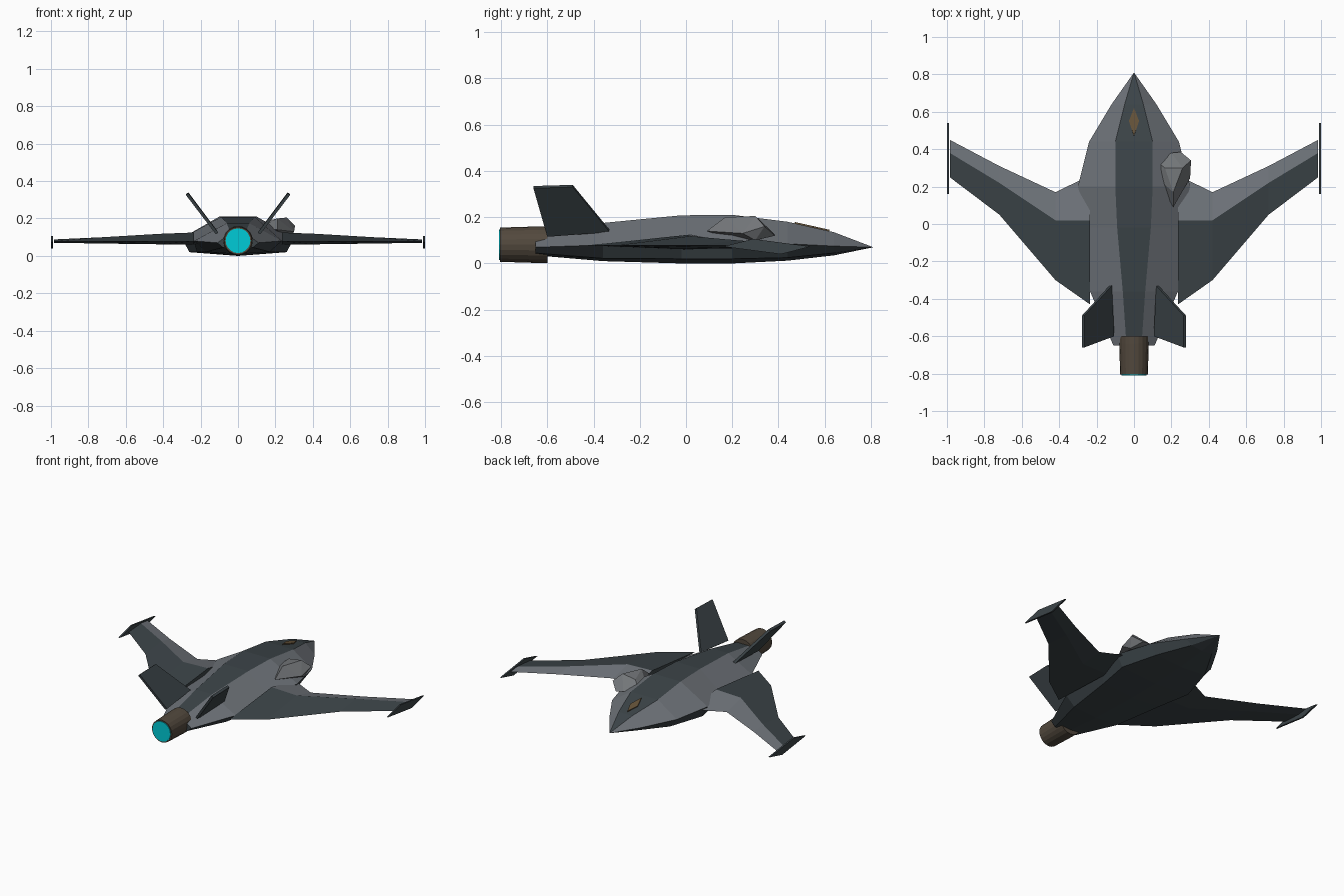
import bpy, bmesh, math
from mathutils import Vector, Matrix

if "Cube" in bpy.data.objects:
    bpy.data.objects.remove(bpy.data.objects["Cube"], do_unlink=True)


def material(name, rgb):
    m = bpy.data.materials.new(name)
    m.use_nodes = True
    m.diffuse_color = (*rgb, 1)
    m.node_tree.nodes["Principled BSDF"].inputs["Base Color"].default_value = (*rgb, 1)
    return m


LIGHT = material("light grey hull", (0.155, 0.17, 0.19))
DARK = material("dark slate panel", (0.045, 0.058, 0.065))
CANOPY = material("grey canopy", (0.17, 0.18, 0.19))
BROWN = material("brown metal", (0.085, 0.066, 0.047))
AMBER = material("amber glass", (0.13, 0.085, 0.04))
CYAN = material("cyan glow", (0.0, 0.6, 0.68))


def finish(bm, name, *mats):
    bmesh.ops.remove_doubles(bm, verts=bm.verts, dist=0.0005)
    bmesh.ops.recalc_face_normals(bm, faces=bm.faces)
    me = bpy.data.meshes.new(name)
    bm.to_mesh(me)
    bm.free()
    for m in mats:
        me.materials.append(m)
    ob = bpy.data.objects.new(name, me)
    bpy.context.collection.objects.link(ob)
    return ob


def loft(name, rings, light_sides, *mats):
    """Skin equal rings; the sides listed in light_sides use the second material."""
    bm = bmesh.new()
    rows = [[bm.verts.new(p) for p in ring] for ring in rings]
    n = len(rows[0])
    for a, b in zip(rows, rows[1:]):
        for i in range(n):
            j = (i + 1) % n
            f = bm.faces.new((a[i], a[j], b[j], b[i]))
            f.material_index = int(i in light_sides)
    bm.faces.new(rows[0])
    bm.faces.new(rows[-1])
    return finish(bm, name, *mats)


def plate(name, points, thickness, mat):
    """Flat outline thickened evenly about its own plane."""
    pts = [Vector(p) for p in points]
    half = (pts[1] - pts[0]).cross(pts[2] - pts[0]).normalized() * thickness / 2
    return loft(name, [[p - half for p in pts], [p + half for p in pts]], (), mat)


# Fuselage: y, roof half width, roof z, chine half width, chine z, belly half width, belly z, keel z
stations = [
    (0.64, 0.05, 0.135, 0.12, 0.075, 0.08, 0.045, 0.035),
    (0.44, 0.10, 0.180, 0.24, 0.085, 0.19, 0.025, 0.012),
    (0.20, 0.10, 0.210, 0.30, 0.095, 0.26, 0.020, 0.0),
    (-0.02, 0.09, 0.208, 0.24, 0.09, 0.22, 0.020, 0.0),
    (-0.36, 0.06, 0.175, 0.235, 0.08, 0.17, 0.022, 0.01),
    (-0.65, 0.04, 0.120, 0.11, 0.07, 0.08, 0.045, 0.035),
]
rings = [[(0, 0.81, 0.07)] * 7]
for y, wt, zt, wc, zc, wb, zb, zk in stations:
    rings.append([(-wt, y, zt), (wt, y, zt), (wc, y, zc), (wb, y, zb),
                  (0, y, zk), (-wb, y, zb), (-wc, y, zc)])
bm_rings = rings[1:]
body = bmesh.new()
rows = [[body.verts.new(p) for p in r] for r in bm_rings]
tip = body.verts.new(rings[0][0])
for i in range(7):
    j = (i + 1) % 7
    faces = [body.faces.new((tip, rows[0][i], rows[0][j]))]
    for a, b in zip(rows, rows[1:]):
        faces.append(body.faces.new((a[i], a[j], b[j], b[i])))
    for f in faces:
        f.material_index = int(i in (1, 6))
body.faces.new(rows[-1])
finish(body, "fuselage", DARK, LIGHT)

# Wings: x, leading y, ridge y, trailing y, top z, bottom z
wing = [
    (0.235, 0.26, 0.02, -0.43, 0.125, 0.06),
    (0.42, 0.17, 0.02, -0.30, 0.118, 0.062),
    (0.72, 0.31, 0.22, 0.05, 0.10, 0.066),
    (0.985, 0.45, 0.38, 0.25, 0.088, 0.07),
]
for side, s in (("left", 1), ("right", -1)):
    loft(side + "_wing",
         [[(s * x, le, 0.08), (s * x, ridge, zt), (s * x, te, 0.078), (s * x, ridge, zb)]
          for x, le, ridge, te, zt, zb in wing], (0,), DARK, LIGHT)
    # Diamond plate at the wing tip
    plate(side + "_wing_tip",
          [(s * 0.9945, 0.16, 0.073), (s * 0.9945, 0.29, 0.106),
           (s * 0.9945, 0.54, 0.073), (s * 0.9945, 0.41, 0.04)], 0.011, DARK)
    # Canted tail fin
    plate(side + "_tail_fin",
          [(s * 0.112, -0.60, 0.12), (s * 0.125, -0.33, 0.14),
           (s * 0.272, -0.49, 0.335), (s * 0.272, -0.66, 0.33)], 0.016, DARK)

# Engine nozzle with a thin rim around the glowing exhaust
def circle(r, y, n=20):
    return [(r * math.cos(2 * math.pi * i / n), y, 0.081 + r * math.sin(2 * math.pi * i / n))
            for i in range(n)]


loft("engine_nozzle", [circle(0.079, -0.60), circle(0.079, -0.64), circle(0.074, -0.805)], (), BROWN)
loft("exhaust_glow", [circle(0.066, -0.80), circle(0.066, -0.809)], (), CYAN)

# Faceted canopy on the left shoulder
bm = bmesh.new()
for p in [(0.12, 0.335, 0.15), (0.20, 0.38, 0.13), (0.25, 0.385, 0.12), (0.305, 0.34, 0.16),
          (0.30, 0.245, 0.13), (0.21, 0.09, 0.14), (0.12, 0.25, 0.15), (0.165, 0.30, 0.19),
          (0.26, 0.30, 0.205), (0.21, 0.17, 0.2), (0.21, 0.25, 0.09), (0.28, 0.30, 0.10)]:
    bm.verts.new(p)
bmesh.ops.convex_hull(bm, input=bm.verts)
bmesh.ops.delete(bm, geom=[v for v in bm.verts if not v.link_faces], context='VERTS')
finish(bm, "canopy", CANOPY)

# Amber sensor window lying on the sloping nose roof
def roof(y):
    return 0.18 - 0.225 * (y - 0.44) + 0.002


plate("nose_sensor", [(x, y, roof(y)) for x, y in
                      ((0, 0.47), (0.027, 0.55), (0, 0.62), (-0.027, 0.55))], 0.008, AMBER)
